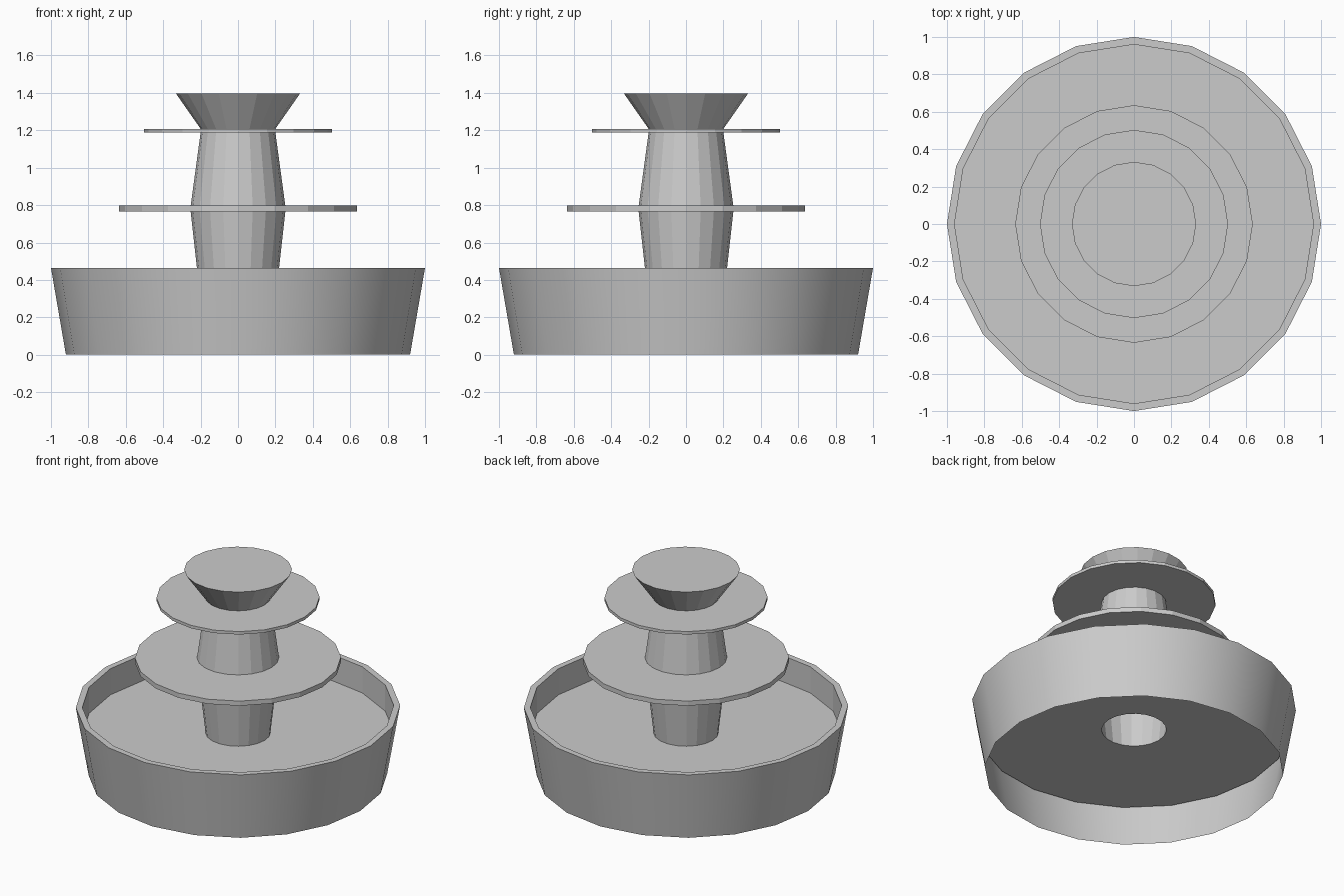
import bpy, bmesh
from math import sin, cos, tau

if "Cube" in bpy.data.objects:
    bpy.data.objects.remove(bpy.data.objects["Cube"])

SIDES = 20


def lathe(name, profile, cap=False, smooth_bands=()):
    """Revolve (radius, z) points, listed bottom to top along the skin."""
    bm = bmesh.new()
    rings = [[bm.verts.new((r * cos(tau * i / SIDES), r * sin(tau * i / SIDES), z))
              for i in range(SIDES)] for r, z in profile]
    for band, (a, b) in enumerate(zip(rings, rings[1:])):
        for i in range(SIDES):
            j = (i + 1) % SIDES
            face = bm.faces.new((a[i], a[j], b[j], b[i]))
            face.smooth = band in smooth_bands
    if cap:
        bm.faces.new(rings[-1])
    # keep the borders between bands crisp
    for ring in rings:
        for i in range(SIDES):
            edge = bm.edges.get((ring[i], ring[(i + 1) % SIDES]))
            if edge:
                edge.smooth = False
    mesh = bpy.data.meshes.new(name)
    bm.to_mesh(mesh)
    bm.free()
    obj = bpy.data.objects.new(name, mesh)
    bpy.context.collection.objects.link(obj)
    return obj


# Basin: flared outer wall, rim, inner wall and raised floor, open underneath
lathe("basin", [(0.92, 0), (1.0, 0.465), (0.96, 0.465), (0.96, 0.287), (0.2, 0.287)],
      smooth_bands=(0,))

# Column sections, hollow and open at the floor
lathe("lower_column", [(0.2, 0.287), (0.253, 0.765)])
lathe("upper_column", [(0.253, 0.797), (0.2, 1.188)])

# Thin disc tiers
lathe("lower_tier", [(0.253, 0.765), (0.635, 0.765), (0.635, 0.797), (0.253, 0.797)])
lathe("upper_tier", [(0.2, 1.188), (0.503, 1.188), (0.503, 1.208), (0.2, 1.208)])

# Flared top with a flat surface
lathe("top_bowl", [(0.2, 1.208), (0.332, 1.397)], cap=True)
